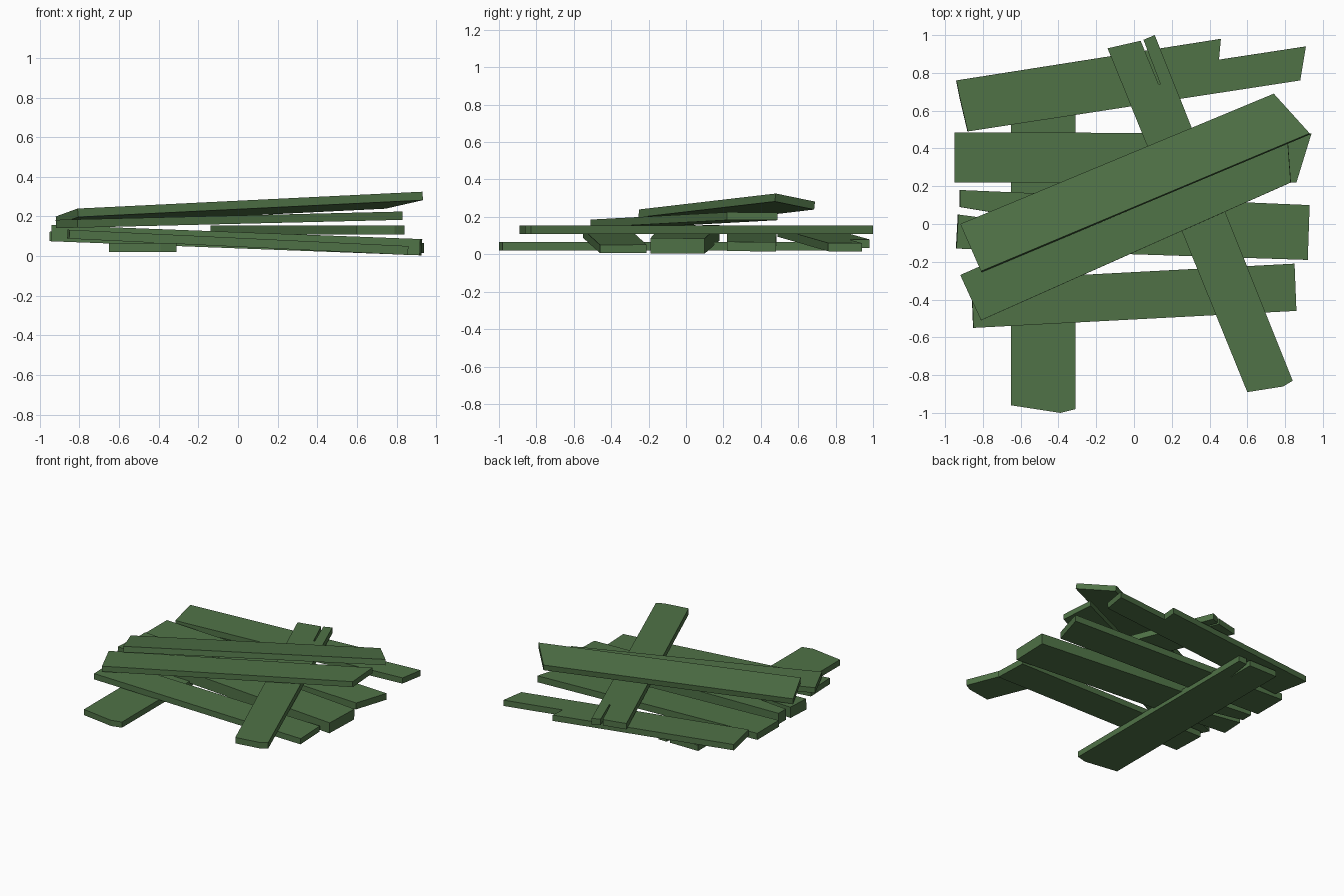
import bpy
import bmesh
from mathutils import Vector

default_cube = bpy.data.objects.get("Cube")
if default_cube:
    bpy.data.objects.remove(default_cube, do_unlink=True)

# One flat green for all the boards
GREEN = (0.08, 0.17, 0.063, 1.0)
paint = bpy.data.materials.new("board_green")
paint.use_nodes = True
paint.diffuse_color = GREEN
shader = next(n for n in paint.node_tree.nodes if n.type == "BSDF_PRINCIPLED")
shader.inputs["Base Color"].default_value = GREEN
shader.inputs["Roughness"].default_value = 0.8


def plank(name, outline, height, thickness, slope_x=0.0, slope_y=0.0):
    """Board with a flat outline, laid on a sloping plane.

    height is the level of the top face above the origin."""
    normal = Vector((-slope_x, -slope_y, 1)).normalized()
    bm = bmesh.new()
    corners = [bm.verts.new((x, y, height + slope_x * x + slope_y * y))
               for x, y in outline]
    top = bm.faces.new(corners)
    result = bmesh.ops.extrude_face_region(bm, geom=[top], use_keep_orig=True)
    lowered = [v for v in result["geom"] if isinstance(v, bmesh.types.BMVert)]
    bmesh.ops.translate(bm, verts=lowered, vec=-normal * thickness)
    bmesh.ops.recalc_face_normals(bm, faces=bm.faces)
    mesh = bpy.data.meshes.new(name)
    bm.to_mesh(mesh)
    bm.free()
    mesh.materials.append(paint)
    board = bpy.data.objects.new(name, mesh)
    bpy.context.scene.collection.objects.link(board)
    return board


# Lowest board, running front to back, with a split at its back end
plank("bottom_cross_plank",
      [(-.65, -.96), (-.39, -1), (-.31, -.98), (-.31, .78), (-.38, .78),
       (-.41, .56), (-.41, .78), (-.65, .78)],
      height=.065, thickness=.044)

# Four boards running side to side, leaning on the lowest one
plank("front_plank",
      [(-.85, -.55), (.86, -.46), (.85, -.21), (-.86, -.3)],
      height=.092, thickness=.045, slope_x=-.048)

plank("split_middle_plank",
      [(-.94, -.13), (.92, -.19), (.93, .1), (-.92, .18), (-.92, .09),
       (-.68, .05), (-.7, .02), (-.93, .05)],
      height=.121, thickness=.082, slope_x=-.038)

plank("rear_middle_plank",
      [(-.95, .22), (.86, .22), (.94, .48), (-.95, .485)],
      height=.095, thickness=.05, slope_x=-.032)

plank("notched_back_plank",
      [(-.94, .76), (-.92, .66), (-.88, .49), (.88, .76), (.91, .94),
       (.45, .87), (.46, .98)],
      height=.1, thickness=.045, slope_x=-.044)

# Level diagonal board across the layer below, split at the back
plank("upper_cross_plank",
      [(.6, -.89), (.79, -.86), (.84, -.83), (.11, 1), (.05, .975),
       (.14, .74), (.13, .74), (.035, .97), (-.14, .93)],
      height=.155, thickness=.046)

# Two long diagonal boards on top
plank("lower_diagonal_plank",
      [(-.81, -.51), (.83, .22), (.81, .49), (-.92, -.27)],
      height=.205, thickness=.042, slope_x=.024)

plank("top_diagonal_plank",
      [(-.81, -.25), (.93, .48), (.74, .69), (-.92, 0)],
      height=.29, thickness=.043, slope_x=.098, slope_y=-.117)
